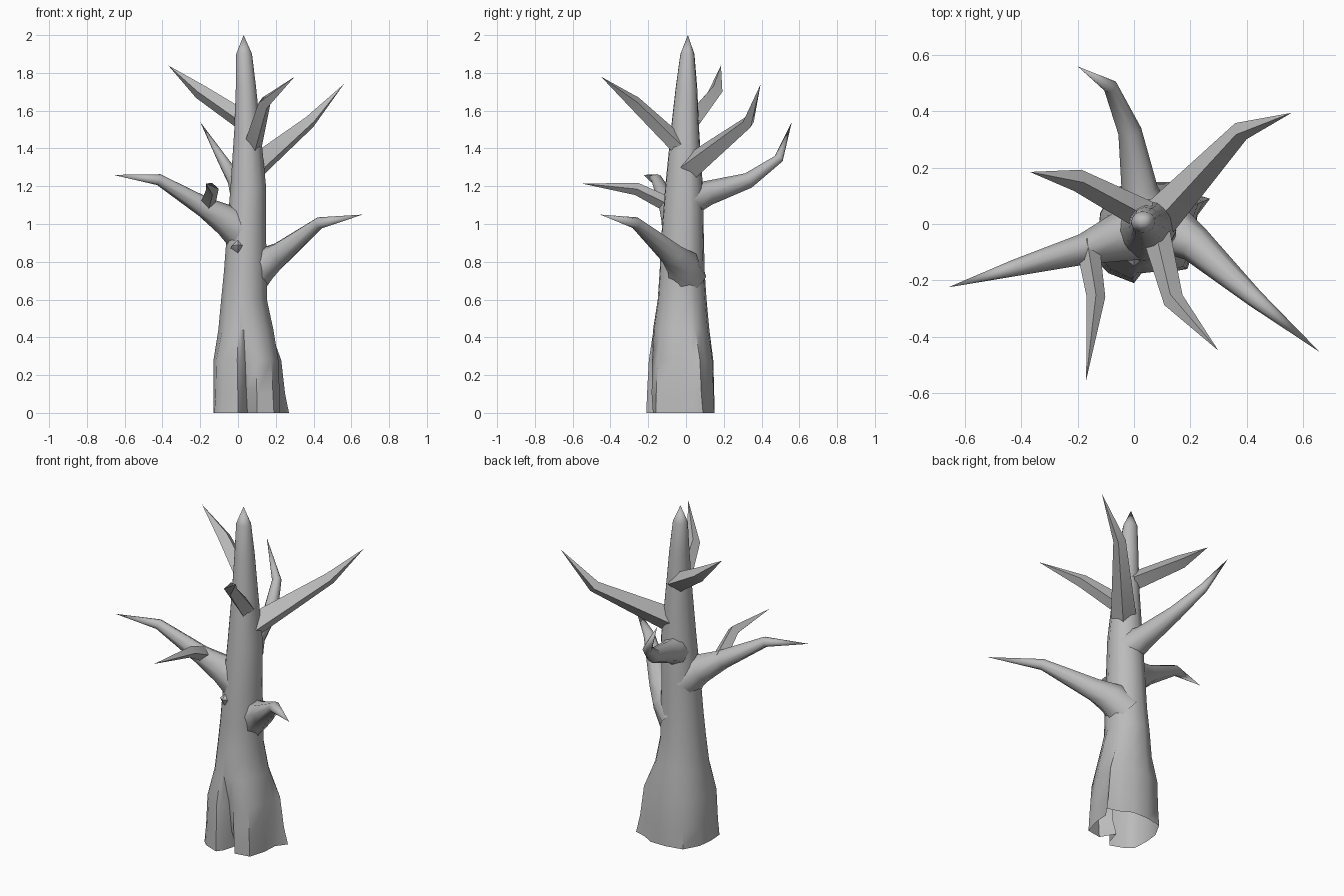
import bpy, bmesh, math
from mathutils import Vector

if "Cube" in bpy.data.objects:
    bpy.data.objects.remove(bpy.data.objects["Cube"], do_unlink=True)

GREY = (0.5, 0.5, 0.5, 1)
bark = bpy.data.materials.new("grey_bark")
bark.use_nodes = True
bark.diffuse_color = GREY
bark.node_tree.nodes["Principled BSDF"].inputs["Base Color"].default_value = GREY


def loft(name, rings, tip, angle):
    """Skin a list of equal rings, closed by a point at the tip."""
    bm = bmesh.new()
    loops = [[bm.verts.new(p) for p in ring] for ring in rings]
    n = len(loops[0])
    for a, b in zip(loops, loops[1:]):
        for i in range(n):
            j = (i + 1) % n
            bm.faces.new((a[i], a[j], b[j], b[i]))
    top = bm.verts.new(tip)
    for i in range(n):
        bm.faces.new((loops[-1][i], loops[-1][(i + 1) % n], top))
    mesh = bpy.data.meshes.new(name)
    bm.to_mesh(mesh)
    bm.free()
    mesh.materials.append(bark)
    obj = bpy.data.objects.new(name, mesh)
    bpy.context.collection.objects.link(obj)
    bpy.ops.object.select_all(action='DESELECT')
    obj.select_set(True)
    bpy.context.view_layer.objects.active = obj
    bpy.ops.object.shade_smooth_by_angle(angle=math.radians(angle))
    return obj


def branch(name, path, radii, sides, angle=40):
    """Tapering bent limb along a path, ending in a point."""
    pts = [Vector(p) for p in path]
    rings = []
    for i, r in enumerate(radii):
        t = (pts[i + 1] - pts[i]).normalized()
        if i:
            t = (t + (pts[i] - pts[i - 1]).normalized()).normalized()
        u = t.cross(Vector((0, 0, 1))).normalized()
        v = u.cross(t)
        rings.append([pts[i] + r * (math.cos(a) * u + math.sin(a) * v)
                      for a in (math.tau * k / sides for k in range(sides))])
    return loft(name, rings, pts[-1], angle)


# Trunk: ground outline with a front cleft and a root flare, blended into ovals
ground = [(.05, -.09), (.1, -.175), (.19, -.16), (.22, -.06), (.225, .03),
          (.27, .09), (.2, .11), (.13, .15), (.03, .15), (-.07, .13),
          (-.12, .04), (-.13, -.05), (-.125, -.14), (-.09, -.175),
          (0, -.21), (.025, -.175)]
# height, x min, x max, y min, y max, weight of ground outline
profile = [(0, -.13, .24, -.21, .15, 1),
           (.1, -.13, .225, -.205, .15, .7),
           (.28, -.13, .21, -.19, .14, .5),
           (.44, -.105, .19, -.175, .125, 0),
           (.6, -.09, .155, -.15, .11, 0),
           (.75, -.075, .155, -.14, .1, 0),
           (.95, -.06, .15, -.13, .095, 0),
           (1.2, -.04, .15, -.11, .09, 0),
           (1.5, -.02, .12, -.08, .07, 0),
           (1.72, -.012, .097, -.055, .06, 0),
           (1.9, -.01, .075, -.03, .045, 0)]
rings = []
for z, x0, x1, y0, y1, w in profile:
    ring = []
    for gx, gy in ground:
        a = math.atan2((gy + .03) / .18, (gx - .055) / .185)
        ex = (x0 + x1) / 2 + (x1 - x0) / 2 * math.cos(a)
        ey = (y0 + y1) / 2 + (y1 - y0) / 2 * math.sin(a)
        ring.append((ex + (gx - ex) * w, ey + (gy - ey) * w, z))
    rings.append(ring)
loft("trunk", rings, (.03, .01, 2), 45)

# Upper limbs, angular
branch("upper_right_branch",
       [(.04, .03, 1.54), (-.2, .155, 1.7), (-.37, .185, 1.84)], [.055, .04], 4)
branch("upper_front_branch",
       [(.08, -.04, 1.42), (.14, -.27, 1.64), (.3, -.45, 1.78)], [.05, .037], 4)
branch("upper_back_left_branch",
       [(.09, .02, 1.3), (.38, .33, 1.54), (.56, .395, 1.74)], [.07, .035], 4)

# Lower limbs, rounder and thicker at the trunk
branch("back_branch",
       [(.05, .02, 1.13), (.02, .12, 1.165), (-.015, .33, 1.23),
        (-.085, .49, 1.345), (-.2, .56, 1.54)],
       [.09, .065, .042, .026], 8, 50)
branch("right_branch",
       [(.03, -.02, .95), (-.06, -.05, 1.02), (-.18, -.09, 1.09),
        (-.42, -.155, 1.235), (-.66, -.225, 1.26)],
       [.11, .085, .055, .03], 8, 50)
branch("right_front_twig",
       [(-.165, -.07, 1.09), (-.135, -.26, 1.185), (-.17, -.555, 1.215)],
       [.042, .033], 4)
branch("left_branch",
       [(.06, 0, .72), (.14, -.02, .79), (.22, -.075, .84),
        (.43, -.265, 1.005), (.66, -.455, 1.05)],
       [.11, .09, .065, .032], 8, 50)

# Small broken stub on the front of the trunk
branch("front_stub",
       [(0, -.09, .87), (0, -.125, .885), (0, -.15, .89)], [.04, .032], 4)
